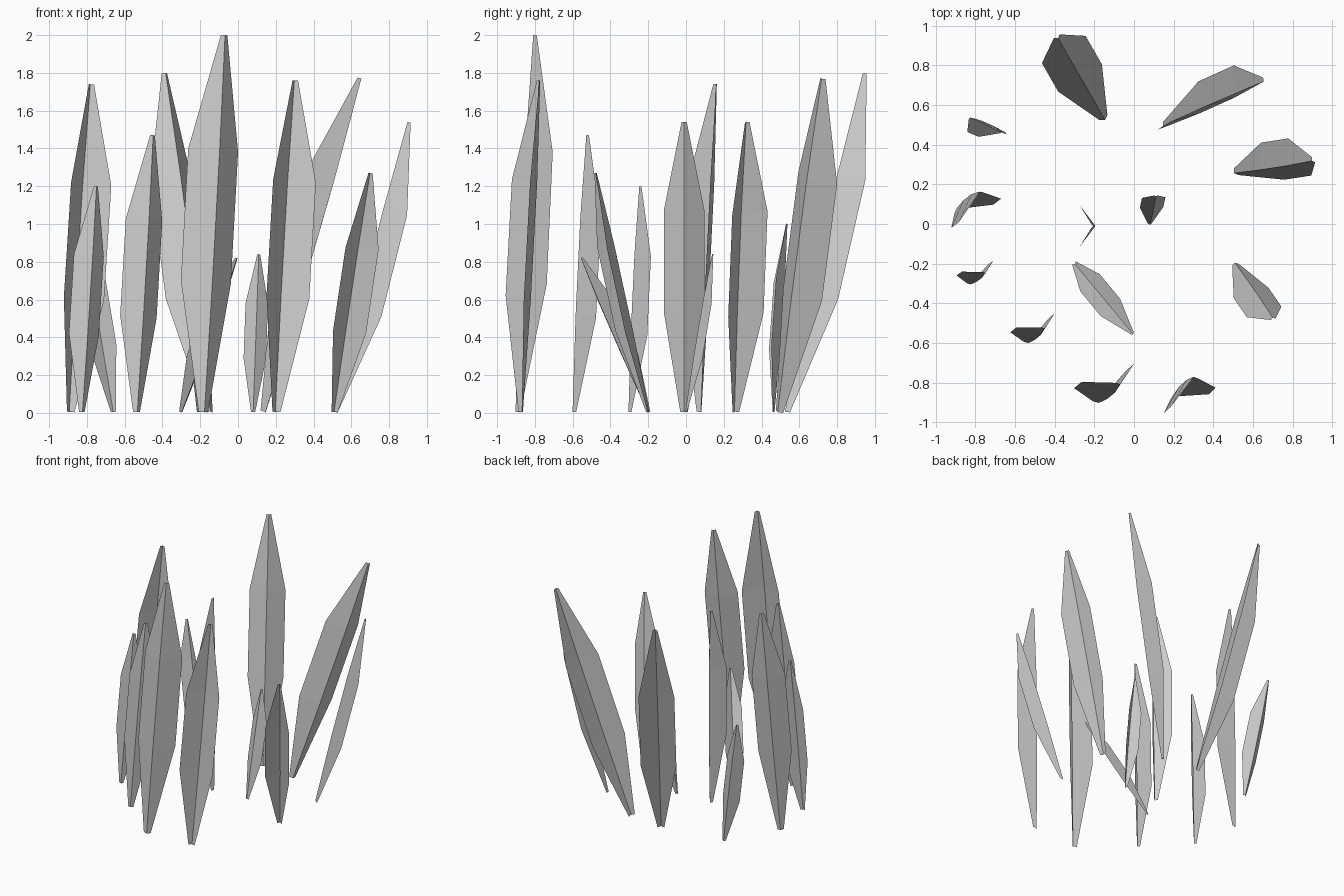
import bpy
from math import radians, cos, sin
from mathutils import Vector

if "Cube" in bpy.data.objects:
    bpy.data.objects.remove(bpy.data.objects["Cube"])

# Cross-section per level: (fraction along blade, half width,
# crease offset, wing offset), all relative to blade length
LEVELS = [
    (0.0, 0.013, 0.004, -0.005),
    (0.345, 0.070, 0.010, -0.043),
    (0.695, 0.070, 0.010, -0.043),
    (1.0, 0.009, 0.002, -0.005),
]


def blade(name, base, tip, height, crease_deg):
    """Folded leaf blade: a V section whose crease faces crease_deg."""
    b = Vector((base[0], base[1], 0.005))
    t = Vector((tip[0], tip[1], height))
    length = (t - b).length
    axis = (t - b).normalized()
    a = radians(crease_deg)
    facing = Vector((cos(a), sin(a), 0))
    facing = (facing - axis * facing.dot(axis)).normalized()
    side = axis.cross(facing)
    verts, faces = [], []
    for f, half, crease, wing in LEVELS:
        p = b.lerp(t, f)
        verts += [p + (facing * wing - side * half) * length,
                  p + facing * crease * length,
                  p + (facing * wing + side * half) * length]
    for i in range(len(LEVELS) - 1):
        for j in range(2):
            k = i * 3 + j
            faces.append((k, k + 1, k + 4, k + 3))
    mesh = bpy.data.meshes.new(name)
    mesh.from_pydata(verts, [], faces)
    obj = bpy.data.objects.new(name, mesh)
    bpy.context.collection.objects.link(obj)


# Base xy, tip xy, height, crease direction
BLADES = [
    # back row
    ((-0.15, 0.53), (-0.385, 0.94), 1.80, -58),
    ((0.14, 0.49), (0.65, 0.72), 1.77, -35),
    ((0.51, 0.26), (0.90, 0.32), 1.54, 212),
    ((-0.66, 0.465), (-0.825, 0.535), 1.00, 95),
    # middle row
    ((-0.89, 0.075), (-0.78, 0.16), 1.74, 119),
    ((-0.21, -0.01), (-0.21, -0.01), 1.54, 0),
    ((0.08, 0.0), (0.11, 0.14), 0.84, -88),
    ((-0.30, -0.20), (-0.005, -0.555), 0.82, -48),
    ((0.51, -0.20), (0.70, -0.475), 1.27, 107),
    # front row
    ((-0.825, -0.30), (-0.75, -0.245), 1.20, -71),
    ((-0.535, -0.595), (-0.45, -0.525), 1.47, -70),
    ((-0.18, -0.895), (-0.07, -0.805), 2.00, -71),
    ((0.20, -0.87), (0.30, -0.775), 1.76, 113),
]
for n, args in enumerate(BLADES, 1):
    blade(f"grass_blade_{n:02d}", *args)
